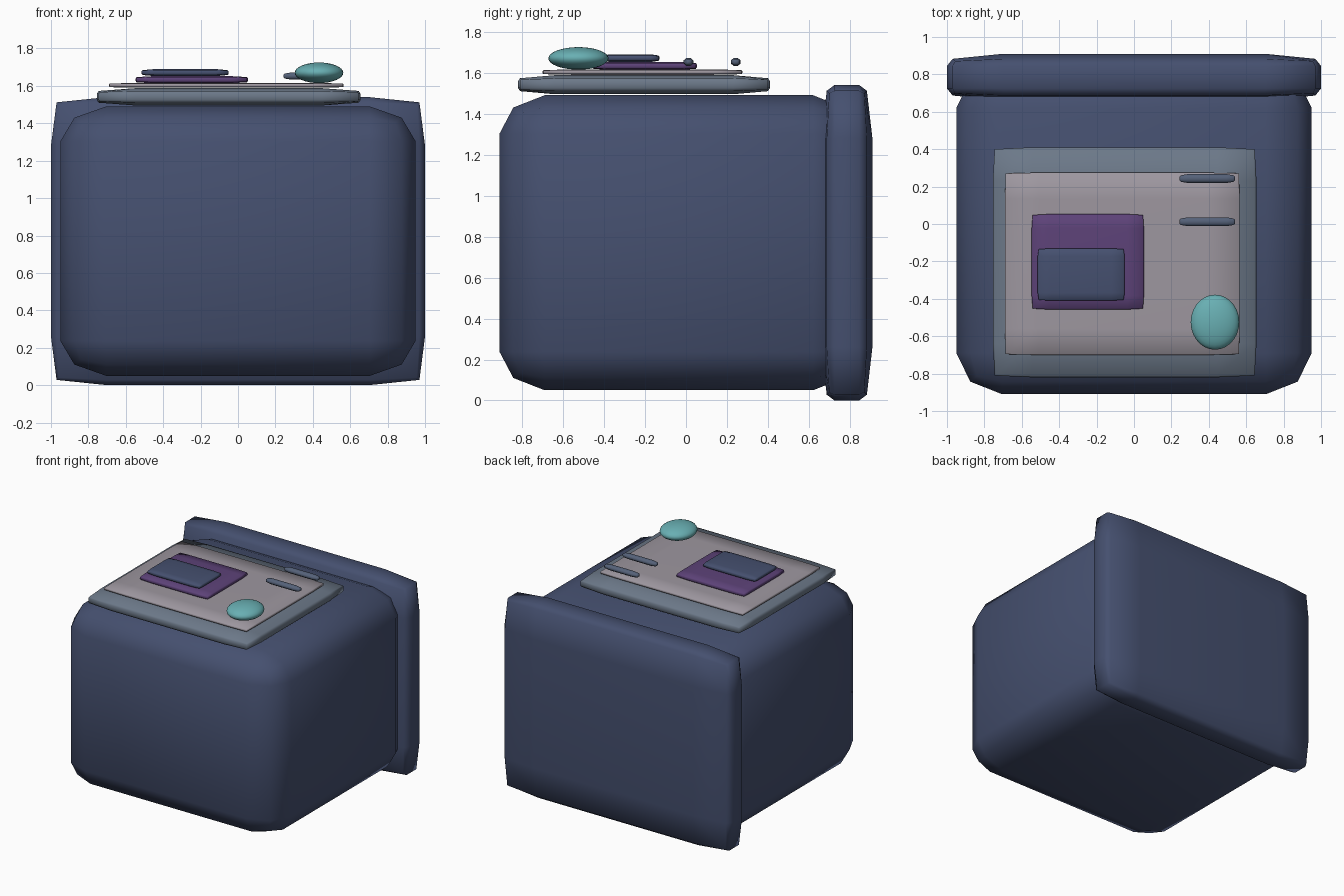
import bpy, bmesh
from mathutils import Vector

if "Cube" in bpy.data.objects:
    bpy.data.objects.remove(bpy.data.objects["Cube"])


def material(name, rgb):
    m = bpy.data.materials.new(name)
    m.diffuse_color = (*rgb, 1)
    m.use_nodes = True
    m.node_tree.nodes["Principled BSDF"].inputs["Base Color"].default_value = m.diffuse_color
    return m


navy = material("navy", (0.06, 0.08, 0.16))
slate = material("slate", (0.15, 0.19, 0.25))
pale = material("pale", (0.34, 0.31, 0.35))
purple = material("purple", (0.11, 0.055, 0.19))
teal = material("teal", (0.14, 0.43, 0.45))
steel = material("steel", (0.09, 0.12, 0.19))


def finish(bm, name, mat):
    for f in bm.faces:
        f.smooth = True
    me = bpy.data.meshes.new(name)
    bm.to_mesh(me)
    bm.free()
    me.materials.append(mat)
    ob = bpy.data.objects.new(name, me)
    bpy.context.collection.objects.link(ob)
    return ob


def soft_box(name, lo, hi, margin, inset, mat):
    """Box of 3x3 faces per side; edges and corners are pulled inwards."""
    lo, hi = Vector(lo), Vector(hi)
    mid, half = (lo + hi) / 2, (hi - lo) / 2
    bm = bmesh.new()
    bmesh.ops.create_cube(bm, size=2)
    bmesh.ops.subdivide_edges(bm, edges=bm.edges[:], cuts=2, use_grid_fill=True)
    for v in bm.verts:
        extremes = sum(abs(c) > 0.9 for c in v.co)
        pull = (0, 0, 1, 1.45)[extremes]
        for i in range(3):
            sign = 1 if v.co[i] > 0 else -1
            off = inset[i] * pull if abs(v.co[i]) > 0.9 else margin[i]
            v.co[i] = mid[i] + sign * (half[i] - off)
    return finish(bm, name, mat)


# main housing and the back plate it sinks into
soft_box("body", (-0.95, -0.91, 0.05), (0.95, 0.84, 1.49),
         (0.245, 0.22, 0.187), (0.075, 0.067, 0.06), navy)
soft_box("back_plate", (-1, 0.66, 0), (1, 0.91, 1.54),
         (0.30, 0.065, 0.26), (0.03, 0.027, 0.028), navy)

# stacked control panel on top
soft_box("panel_base", (-0.755, -0.82, 1.495), (0.655, 0.41, 1.588),
         (0.21, 0.18, 0.03), (0.01, 0.01, 0.015), slate)
soft_box("panel_face", (-0.69, -0.70, 1.59), (0.565, 0.275, 1.616),
         (0.18, 0.14, 0.008), (0.004, 0.004, 0.003), pale)
soft_box("screen_frame", (-0.547, -0.457, 1.614), (0.053, 0.053, 1.652),
         (0.09, 0.075, 0.012), (0.005, 0.005, 0.005), purple)
soft_box("screen", (-0.515, -0.41, 1.652), (-0.05, -0.13, 1.69),
         (0.07, 0.042, 0.012), (0.006, 0.005, 0.006), navy)

# paired slots at the panel's rear right
for i, y in enumerate((0.012, 0.243)):
    soft_box(f"slot_{i + 1}", (0.243, y - 0.024, 1.633), (0.54, y + 0.024, 1.672),
             (0.045, 0.014, 0.012), (0.008, 0.007, 0.006), steel)

# oval button
bm = bmesh.new()
bmesh.ops.create_uvsphere(bm, u_segments=28, v_segments=16, radius=1)
bmesh.ops.scale(bm, vec=(0.13, 0.147, 0.055), verts=bm.verts)
bmesh.ops.translate(bm, vec=(0.433, -0.525, 1.67), verts=bm.verts)
finish(bm, "button", teal)
